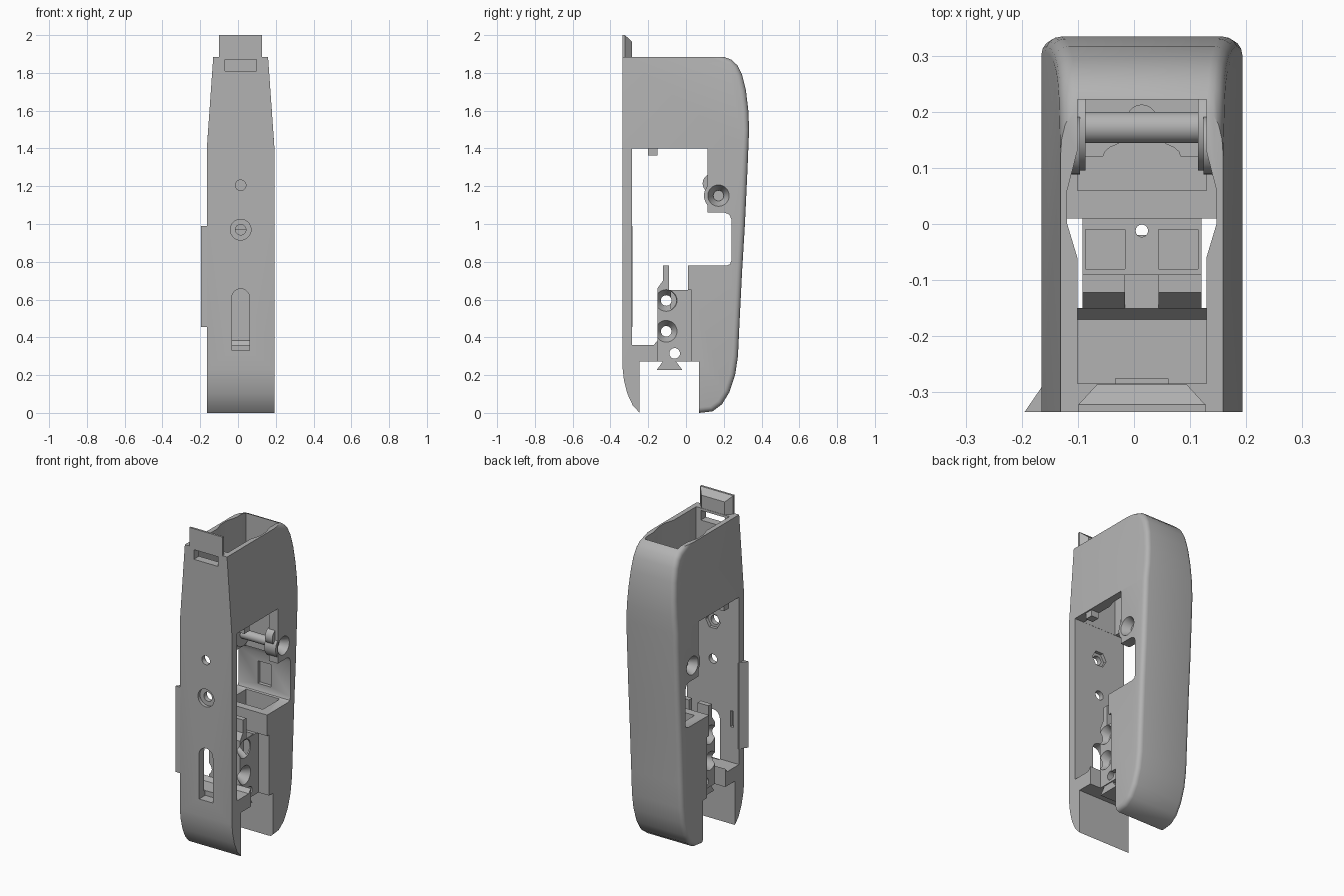
import bpy, bmesh, math
from mathutils import Vector

old = bpy.data.objects.get("Cube")
if old:
    bpy.data.objects.remove(old, do_unlink=True)

C = 0.014      # middle of the shell across x
HALF = 0.179   # half width of the shell

grey = bpy.data.materials.new("plain_grey")
grey.use_nodes = True
grey.diffuse_color = (0.45, 0.45, 0.45, 1)
grey.node_tree.nodes["Principled BSDF"].inputs["Base Color"].default_value = (0.45, 0.45, 0.45, 1)


def place(axis, u, v, w):
    return {"x": Vector((w, u, v)), "y": Vector((u, w, v)), "z": Vector((u, v, w))}[axis]


def loft(name, lower, upper, axis, lo, hi):
    """Solid between two matching outlines, lying across the given axis."""
    bm = bmesh.new()
    a = [bm.verts.new(place(axis, u, v, lo)) for u, v in lower]
    b = [bm.verts.new(place(axis, u, v, hi)) for u, v in upper]
    n = len(a)
    bm.faces.new(a)
    bm.faces.new(b[::-1])
    for i in range(n):
        j = (i + 1) % n
        bm.faces.new((a[j], a[i], b[i], b[j]))
    bmesh.ops.recalc_face_normals(bm, faces=bm.faces)
    me = bpy.data.meshes.new(name)
    bm.to_mesh(me)
    bm.free()
    me.materials.append(grey)
    ob = bpy.data.objects.new(name, me)
    bpy.context.collection.objects.link(ob)
    return ob


def prism(name, pts, axis, lo, hi):
    return loft(name, pts, pts, axis, lo, hi)


def box(name, x0, x1, y0, y1, z0, z1):
    return prism(name, [(x0, y0), (x1, y0), (x1, y1), (x0, y1)], "z", z0, z1)


def ring(u, v, r, n=28):
    return [(u + r * math.cos(math.tau * i / n), v + r * math.sin(math.tau * i / n)) for i in range(n)]


def cone(name, axis, u, v, r0, r1, lo, hi, n=28):
    return loft(name, ring(u, v, r0, n), ring(u, v, r1, n), axis, lo, hi)


def combine(ob, tool, op="DIFFERENCE"):
    mod = ob.modifiers.new("shape", "BOOLEAN")
    mod.operation, mod.solver, mod.object = op, "EXACT", tool
    bpy.context.view_layer.objects.active = ob
    bpy.ops.object.modifier_apply(modifier=mod.name)
    bpy.data.objects.remove(tool, do_unlink=True)


# Outer shell: side profile, tapered above the window, rounded along the back
back = [(0.07, 0), (0.14, 0.008), (0.19, 0.045), (0.23, 0.11), (0.26, 0.2), (0.275, 0.3),
        (0.282, 0.45), (0.297, 0.75), (0.312, 1.0), (0.326, 1.3), (0.334, 1.5), (0.33, 1.6),
        (0.317, 1.71), (0.297, 1.79), (0.272, 1.84), (0.24, 1.87), (0.2, 1.885)]
front = [(-0.335, 1.885), (-0.335, 0.23), (-0.328, 0.17), (-0.31, 0.1), (-0.282, 0.04), (-0.245, 0)]
shell = prism("shell", back + front, "x", C - HALF, C + HALF)
bm = bmesh.new()
bm.from_mesh(shell.data)
bmesh.ops.bisect_plane(bm, geom=bm.verts[:] + bm.edges[:] + bm.faces[:], plane_co=(0, 0, 1.4), plane_no=(0, 0, 1))
for v in bm.verts:
    if v.co.z > 1.4:
        v.co.x -= math.copysign((v.co.z - 1.4) * 0.07, v.co.x - C)
rim = [e for e in bm.edges if min(v.co.y for v in e.verts) > 0.06
       and abs(e.verts[0].co.x - e.verts[1].co.x) < 0.1]
bmesh.ops.bevel(bm, geom=rim, offset=0.028, segments=4, profile=0.5, affect="EDGES")
bm.to_mesh(shell.data)
bm.free()

# Side windows and the gap at the foot
window = [(-0.285, 1.4), (0.115, 1.4), (0.115, 1.06), (0.205, 1.06), (0.23, 1.05), (0.24, 1.025),
          (0.24, 0.805), (0.232, 0.787), (0.215, 0.78), (0.01, 0.78), (0.01, 0.65), (0.03, 0.65),
          (0.03, 0.2), (-0.15, 0.2), (-0.15, 0.385), (-0.17, 0.36), (-0.285, 0.36)]
combine(shell, prism("cut", window, "x", -1, 1))
combine(shell, box("cut", -1, 1, -0.245, 0.07, -0.1, 0.272))

# Well running down from the open top, bulging at the middle
right = [(0.115, -0.284), (0.115, -0.06), (0.133, 0.0), (0.133, 0.06), (0.115, 0.13), (0.115, 0.222)]
well = [(C + x, y) for x, y in right] + [(C - x, y) for x, y in right[::-1]]
combine(shell, prism("cut", well, "z", 0.79, 2.2))

# Rear pocket with a domed front step, a floor hole and a back wall recess
dome = [(C + 0.07 * math.cos(math.pi * i / 10), 0.12 + 0.03 * math.sin(math.pi * i / 10)) for i in range(11)]
pocket = [(C - 0.115, 0.222), (C - 0.115, 0.12)] + dome[::-1] + [(C + 0.115, 0.12), (C + 0.115, 0.222)]
combine(shell, prism("cut", pocket, "z", 0.5, 1.0))
combine(shell, box("cut", C - 0.115, C + 0.115, 0.06, 0.2, 0.7, 1.0))
combine(shell, cone("cut", "z", C, 0.185, 0.027, 0.027, 0.42, 0.6))
combine(shell, box("cut", C - 0.045, C + 0.045, 0.2, 0.262, 0.83, 0.97))

# Front wall: latch slot, arched slot, screw holes, nut recess
combine(shell, box("cut", C - 0.083, C + 0.083, -0.5, -0.2, 1.81, 1.87))
arch = [(C - 0.047, 0.33), (C + 0.047, 0.33)] + [
    (C + 0.047 * math.cos(math.pi * i / 12), 0.61 + 0.047 * math.sin(math.pi * i / 12)) for i in range(13)]
combine(shell, prism("cut", arch, "y", -0.5, -0.275))
for z in (0.97, 1.205):
    combine(shell, cone("cut", "y", C, z, 0.028, 0.028, -0.5, -0.2))
combine(shell, cone("cut", "y", C, 0.97, 0.055, 0.055, -0.5, -0.315))
combine(shell, cone("cut", "y", C, 1.205, 0.05, 0.05, -0.305, -0.2, 6))
combine(shell, box("cut", C - 0.14, C - 0.12, -0.305, -0.2, 0.58, 0.68))

# Screw bosses at both sides, with funnel recesses
for s in (-1, 1):
    lo, hi = sorted((C + s * 0.1, C + s * (HALF - 0.001)))
    combine(shell, cone("add", "x", 0.172, 1.15, 0.077, 0.077, lo, hi), "UNION")
    lo, hi = sorted((C + s * 0.11, C + s * 0.16))
    combine(shell, cone("add", "x", 0.14, 1.215, 0.052, 0.052, lo, hi), "UNION")
for s in (-1, 1):
    ends = sorted([(C + s * 0.12, 0.028), (C + s * 0.19, 0.062)])
    combine(shell, cone("cut", "x", 0.172, 1.15, ends[0][1], ends[1][1], ends[0][0], ends[1][0]))
rod = cone("cross_rod", "x", 0.172, 1.15, 0.028, 0.028, C - 0.13, C + 0.13)

# Small stops hanging under the upper box
stops = [box("stop_" + n, C + s * 0.145 - 0.025, C + s * 0.145 + 0.025, -0.2, -0.15, 1.362, 1.42)
         for n, s in (("left", 1), ("right", -1))]

# Mounting block in the middle, with prongs, screw holes and dovetail foot
side = [(-0.151, 0.272), (-0.151, 0.66), (-0.122, 0.7), (-0.122, 0.78), (-0.09, 0.78),
        (-0.09, 0.65), (0.04, 0.65), (0.04, 0.272)]
block = prism("mounting_block", side, "x", C - 0.106, C + 0.106)
combine(block, box("cut", C - 0.03, C + 0.03, -0.2, -0.06, 0.66, 0.9))
for s in (-1, 1):
    combine(block, box("cut", C + s * 0.065 - 0.035, C + s * 0.065 + 0.035, -0.08, -0.01, 0.5, 0.9))
for y, z, r in ((-0.105, 0.595, 0.028), (-0.105, 0.432, 0.028), (-0.06, 0.315, 0.028)):
    combine(block, cone("cut", "x", y, z, r, r, -1, 1))
for z in (0.595, 0.432):
    for s in (-1, 1):
        ends = sorted([(C + s * 0.06, 0.028), (C + s * 0.11, 0.06)])
        combine(block, cone("cut", "x", -0.105, z, ends[0][1], ends[1][1], ends[0][0], ends[1][0]))
combine(block, cone("cut", "z", C, -0.012, 0.011, 0.011, 0.1, 0.9))
foot = prism("dovetail_foot", [(-0.155, 0.228), (-0.02, 0.228), (-0.055, 0.275), (-0.12, 0.275)],
             "x", C - 0.1, C + 0.1)

# Latch tab on the top edge and the grip ridge on the side
tab = loft("latch_tab", [(C - 0.114, 1.87), (C + 0.114, 1.87), (C + 0.114, 2.0), (C - 0.114, 2.0)],
           [(C - 0.114, 1.87), (C + 0.114, 1.87), (C + 0.114, 2.0), (C - 0.114, 2.0)], "y", -0.335, -0.322)
hook = loft("latch_hook", [(C - 0.114, 1.872), (C + 0.114, 1.872), (C + 0.114, 2.0), (C - 0.114, 2.0)],
            [(C - 0.08, 1.872), (C + 0.08, 1.872), (C + 0.08, 1.965), (C - 0.08, 1.965)], "y", -0.323, -0.286)
ridge = prism("grip_ridge", [(-0.195, -0.335), (-0.16, -0.335), (-0.16, -0.284)], "z", 0.455, 0.99)

# Smooth curved surfaces, keep sharp edges
bpy.ops.object.select_all(action="DESELECT")
for ob in [shell, rod, block, foot, tab, hook, ridge] + stops:
    ob.select_set(True)
bpy.context.view_layer.objects.active = shell
bpy.ops.object.shade_smooth_by_angle(angle=math.radians(30))
